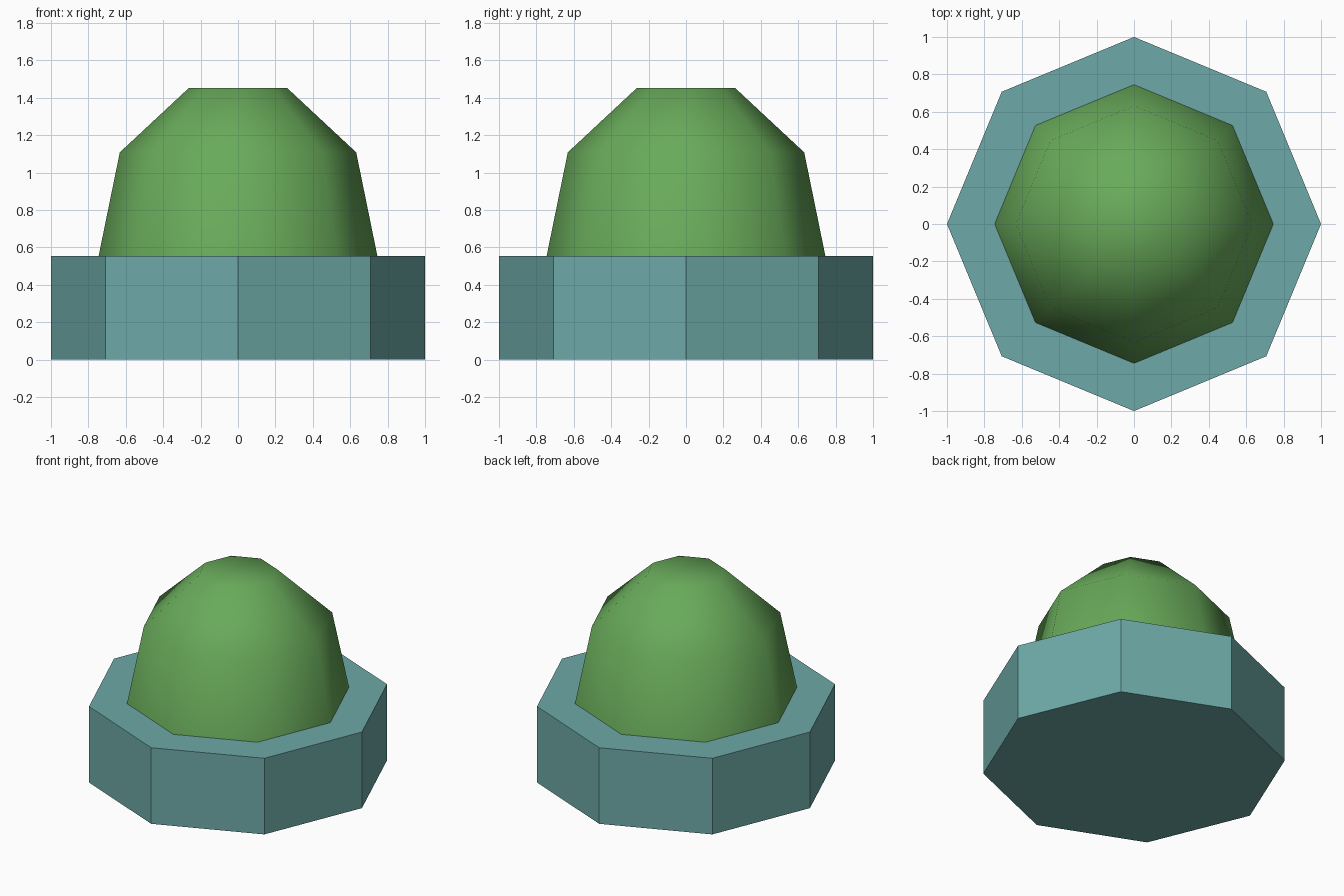
import bpy, bmesh
from math import cos, sin, pi

if "Cube" in bpy.data.objects:
    bpy.data.objects.remove(bpy.data.objects["Cube"])

SIDES = 8


def material(name, color):
    m = bpy.data.materials.new(name)
    m.diffuse_color = (*color, 1)
    m.use_nodes = True
    m.node_tree.nodes["Principled BSDF"].inputs["Base Color"].default_value = m.diffuse_color
    return m


def stack(name, profile, mat, smooth=False, cap_bottom=True):
    """Octagonal rings (radius, height) joined from bottom to top."""
    bm = bmesh.new()
    rings = [[bm.verts.new((r * cos(2 * pi * i / SIDES), r * sin(2 * pi * i / SIDES), z))
              for i in range(SIDES)] for r, z in profile]
    for a, b in zip(rings, rings[1:]):
        for i in range(SIDES):
            j = (i + 1) % SIDES
            bm.faces.new((a[i], a[j], b[j], b[i]))
    bm.faces.new(rings[-1])
    if cap_bottom:
        bm.faces.new(rings[0][::-1])
    for f in bm.faces:
        f.smooth = smooth
    mesh = bpy.data.meshes.new(name)
    bm.to_mesh(mesh)
    bm.free()
    mesh.materials.append(mat)
    obj = bpy.data.objects.new(name, mesh)
    bpy.context.collection.objects.link(obj)
    return obj


teal = material("teal", (0.153, 0.397, 0.386))
green = material("leaf green", (0.14, 0.402, 0.102))

# Flat-sided octagonal base
stack("base", [(1.0, 0.0), (1.0, 0.555)], teal)

# Smooth-shaded dome resting on the base
stack("dome", [(0.745, 0.555), (0.632, 1.108), (0.263, 1.452)], green,
      smooth=True, cap_bottom=False)
